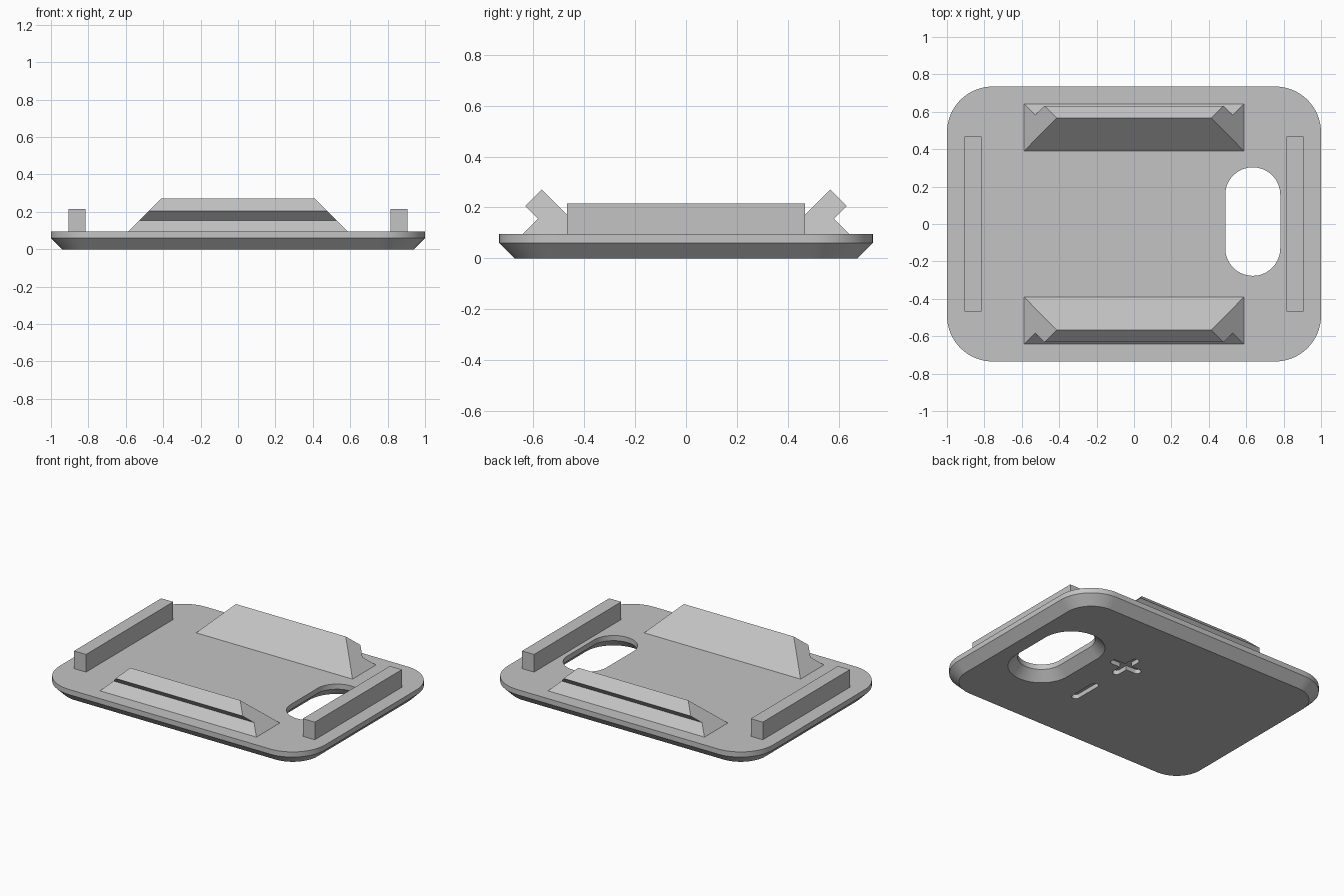
import bpy, bmesh
from math import pi, sin, cos

cube = bpy.data.objects.get("Cube")
if cube:
    bpy.data.objects.remove(cube, do_unlink=True)

grey = bpy.data.materials.new("plain grey")
grey.use_nodes = True
colour = (0.55, 0.55, 0.55, 1)
grey.diffuse_color = colour
grey.node_tree.nodes["Principled BSDF"].inputs["Base Color"].default_value = colour

DECK = 0.095    # top of the base plate
BEVEL = 0.06    # height and width of the lower chamfer


def loft(name, rings):
    """Skin a stack of equal closed rings and cap both ends."""
    bm = bmesh.new()
    loops = [[bm.verts.new(p) for p in ring] for ring in rings]
    n = len(loops[0])
    for low, high in zip(loops, loops[1:]):
        for i in range(n):
            j = (i + 1) % n
            bm.faces.new((low[i], low[j], high[j], high[i]))
    bm.faces.new(loops[0][::-1])
    bm.faces.new(loops[-1])
    bmesh.ops.remove_doubles(bm, verts=bm.verts, dist=1e-5)
    bmesh.ops.recalc_face_normals(bm, faces=bm.faces)
    mesh = bpy.data.meshes.new(name)
    bm.to_mesh(mesh)
    bm.free()
    mesh.materials.append(grey)
    obj = bpy.data.objects.new(name, mesh)
    bpy.context.collection.objects.link(obj)
    return obj


def rounded_ring(cx, cy, hx, hy, r, z, grow=0, steps=16):
    """Rounded rectangle at height z, offset outward by grow."""
    points = []
    for quarter, (sx, sy) in enumerate(((1, 1), (-1, 1), (-1, -1), (1, -1))):
        for k in range(steps + 1):
            a = (quarter + k / steps) * pi / 2
            points.append((cx + sx * (hx - r) + (r + grow) * cos(a),
                           cy + sy * (hy - r) + (r + grow) * sin(a), z))
    return points


def rounded_solid(name, cx, cy, hx, hy, r, levels):
    return loft(name, [rounded_ring(cx, cy, hx, hy, r, z, g) for z, g in levels])


def select_only(obj):
    bpy.ops.object.select_all(action='DESELECT')
    obj.select_set(True)
    bpy.context.view_layer.objects.active = obj


# Base plate with chamfered underside
plate = rounded_solid("base_plate", 0, 0, 1, 0.735, 0.245,
                      [(0, -BEVEL), (BEVEL, 0), (DECK, 0)])

# Slot flared at the bottom, plus shallow cross and bar recesses underneath
recess = [(-0.03, 0), (0.03, 0)]
cutters = [
    rounded_solid("slot_cutter", 0.635, 0.013, 0.147, 0.29, 0.147,
                  [(-0.02, 0.08), (BEVEL, 0), (0.15, 0)]),
    rounded_solid("bar_cutter", 0.23, -0.195, 0.025, 0.115, 0.025, recess),
    rounded_solid("cross_cutter_a", 0.23, 0.195, 0.025, 0.115, 0.025, recess),
    rounded_solid("cross_cutter_b", 0.23, 0.195, 0.115, 0.025, 0.025, recess),
]
select_only(plate)
for cutter in cutters:
    cutter.hide_render = True
    mod = plate.modifiers.new("cut", 'BOOLEAN')
    mod.operation = 'DIFFERENCE'
    mod.solver = 'EXACT'
    mod.object = cutter
    bpy.ops.object.modifier_apply(modifier=mod.name)
    bpy.data.objects.remove(cutter, do_unlink=True)
bpy.ops.object.shade_smooth_by_angle(angle=pi / 6)

# Hooked clips: (y, z) profile, with ends sloping inward at 45 degrees
profile = [(0.642, DECK), (0.582, 0.155), (0.632, 0.205), (0.567, 0.27), (0.39, DECK)]
for side, name in ((-1, "front_clip"), (1, "back_clip")):
    loft(name, [[(end * (0.588 - (z - DECK)), side * y, z) for y, z in profile]
                for end in (-1, 1)])

# Straight rails at both ends
for side, name in ((1, "left_rail"), (-1, "right_rail")):
    loft(name, [[(side * (0.86 + dx), dy, z)
                 for dx, dy in ((-0.045, -0.468), (0.045, -0.468),
                                (0.045, 0.468), (-0.045, 0.468))]
                for z in (DECK, 0.215)])
